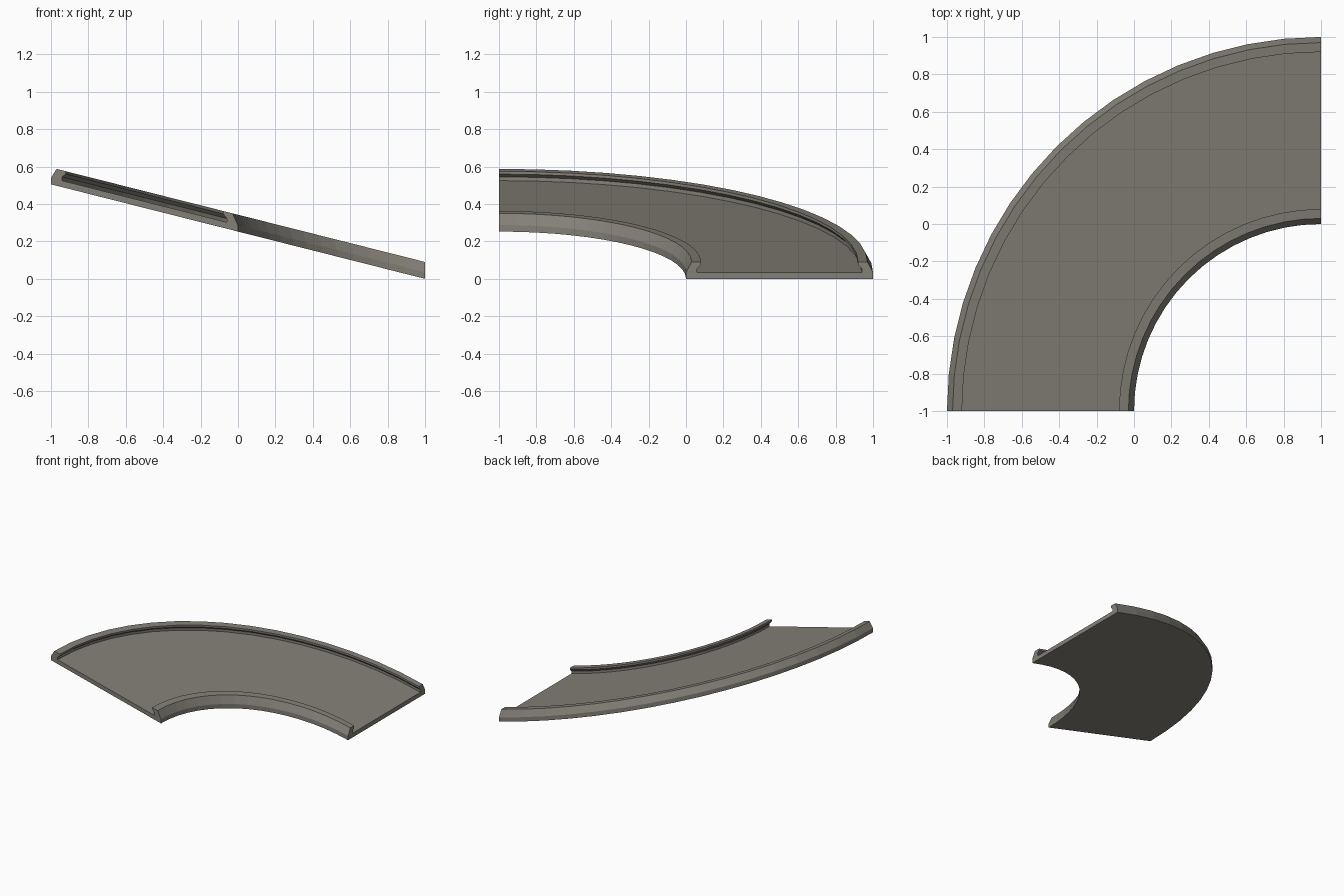
import bpy, bmesh, math

if "Cube" in bpy.data.objects:
    bpy.data.objects.remove(bpy.data.objects["Cube"])

SEGMENTS = 16
SLOPE = 0.2525          # rise per unit towards -x
CX, CY = 1.0, -1.0      # bend centre

# Half cross-section: (inset from edge, height), bottom corner to floor
half = [(0, 0), (0, 0.035), (0.03, 0.09), (0.08, 0.09),
        (0.08, 0.075), (0.06, 0.055), (0.06, 0.035)]
profile = [(1 + d, h) for d, h in half] + [(2 - d, h) for d, h in reversed(half)]

grey = bpy.data.materials.new("warm grey")
grey.diffuse_color = (0.23, 0.215, 0.185, 1)
grey.use_nodes = True
grey.node_tree.nodes["Principled BSDF"].inputs["Base Color"].default_value = grey.diffuse_color

# Sweep the channel a quarter turn, sheared up along -x
bm = bmesh.new()
rings = []
for i in range(SEGMENTS + 1):
    a = math.pi / 2 * (1 + i / SEGMENTS)
    ring = []
    for r, h in profile:
        x, y = CX + r * math.cos(a), CY + r * math.sin(a)
        ring.append(bm.verts.new((x, y, h + SLOPE * (1 - x))))
    rings.append(ring)
n = len(profile)
for a, b in zip(rings, rings[1:]):
    for j in range(n):
        k = (j + 1) % n
        bm.faces.new((a[j], a[k], b[k], b[j]))

# End caps
bm.faces.new(rings[0])
bm.faces.new(rings[-1])
bmesh.ops.recalc_face_normals(bm, faces=bm.faces)

mesh = bpy.data.meshes.new("sloped_curved_track")
bm.to_mesh(mesh)
bm.free()
mesh.materials.append(grey)
track = bpy.data.objects.new("sloped_curved_track", mesh)
bpy.context.collection.objects.link(track)
